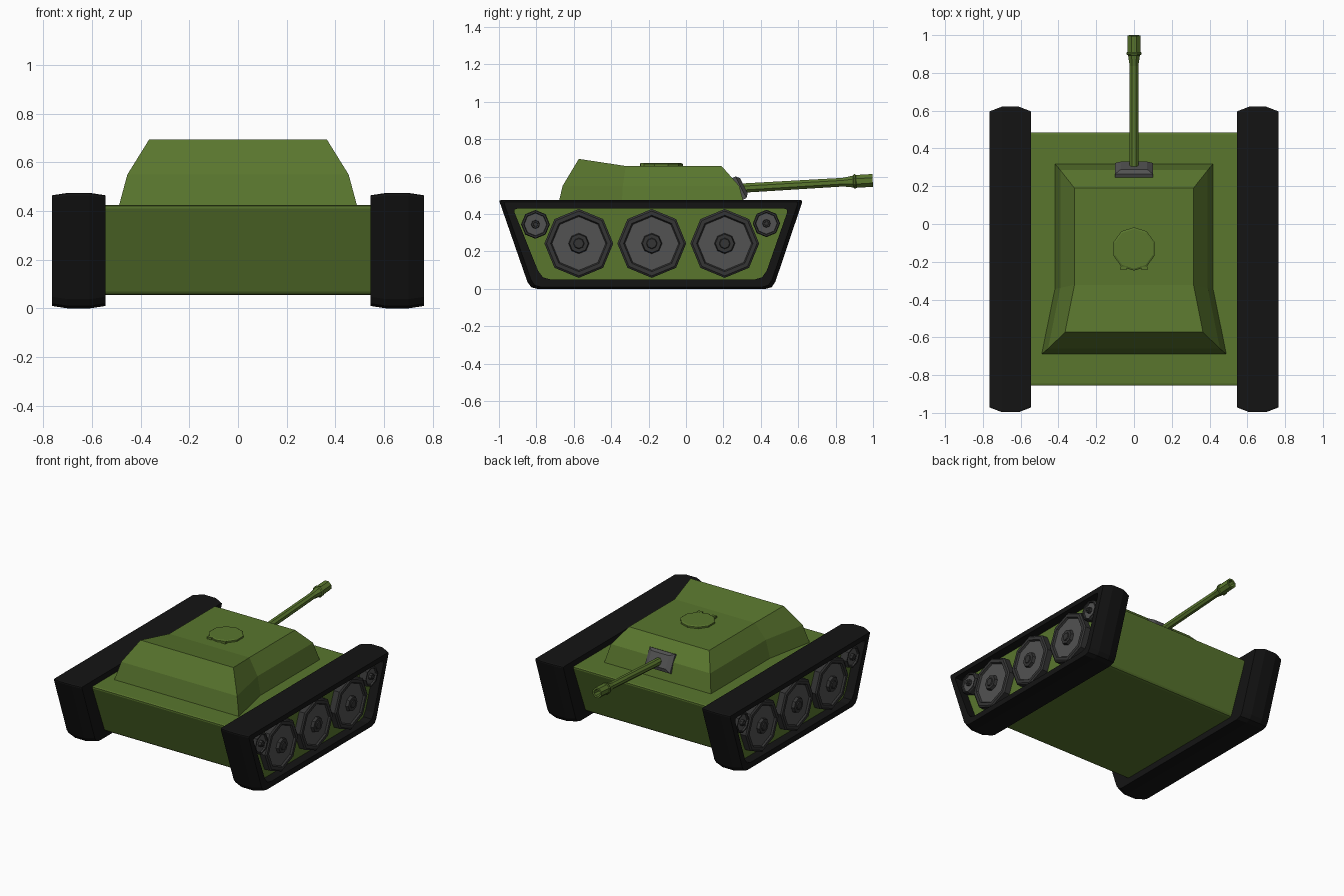
import bpy, bmesh
from math import sin, cos, tau, radians
from mathutils import Vector, Matrix

if "Cube" in bpy.data.objects:
    bpy.data.objects.remove(bpy.data.objects["Cube"])


def material(name, col):
    m = bpy.data.materials.new(name)
    m.diffuse_color = (*col, 1)
    m.use_nodes = True
    m.node_tree.nodes["Principled BSDF"].inputs["Base Color"].default_value = m.diffuse_color
    return m


GREEN = material("olive green", (0.10, 0.18, 0.027))
BLACK = material("rubber black", (0.007, 0.007, 0.007))
DARK = material("dark grey", (0.035, 0.035, 0.035))
GREY = material("steel grey", (0.085, 0.085, 0.085))


def loft(name, rings, mats, bands=None, mirror=False, matrix=None):
    """Skin equal-length rings, cap both ends; bands = material per band, then end cap."""
    bm = bmesh.new()
    loops = [[bm.verts.new(p) for p in r] for r in rings]
    n = len(loops[0])
    bands = bands or [0] * len(loops)
    for k, (a, b) in enumerate(zip(loops, loops[1:])):
        for i in range(n):
            j = (i + 1) % n
            bm.faces.new((a[i], a[j], b[j], b[i])).material_index = bands[k]
    bm.faces.new(loops[0][::-1])
    bm.faces.new(loops[-1]).material_index = bands[-1]
    bmesh.ops.recalc_face_normals(bm, faces=bm.faces)
    if matrix:
        bm.transform(matrix)
    me = bpy.data.meshes.new(name)
    bm.to_mesh(me)
    bm.free()
    for m in mats:
        me.materials.append(m)
    ob = bpy.data.objects.new(name, me)
    bpy.context.collection.objects.link(ob)
    if mirror:
        ob.modifiers.new("mirror", "MIRROR").use_bisect_axis[0] = False
    return ob


def circle(r, h, n, off=0.0):
    """Ring of n points around local z at height h."""
    return [Vector((r * cos(tau * i / n + off), r * sin(tau * i / n + off), h)) for i in range(n)]


def rounded(x, corners, radii):
    """Polygon in the yz plane at x with each corner softened to three points."""
    out = []
    pts = [Vector((x, *c)) for c in corners]
    for i, p in enumerate(pts):
        a = p + (pts[i - 1] - p).normalized() * radii[i]
        b = p + (pts[(i + 1) % len(pts)] - p).normalized() * radii[i]
        out += [a, (a + b) / 4 + p / 2, b]
    return out


def rect(w, h, z):
    return [Vector((x * w, y * h, z)) for x, y in ((-1, -1), (1, -1), (1, 1), (-1, 1))]


# Tracks: ridged belt with a recessed green side panel
outer = [(-1.0, 0.475), (0.625, 0.475), (0.465, 0), (-0.835, 0)]
edge = [(-0.975, 0.465), (0.60, 0.465), (0.447, 0.01), (-0.815, 0.01)]
inner = [(-0.925, 0.43), (0.548, 0.43), (0.415, 0.05), (-0.772, 0.05)]
r1, r2 = (0.012, 0.012, 0.04, 0.04), (0.025, 0.025, 0.05, 0.05)
loft("track", [rounded(0.545, edge, r1), rounded(0.61, outer, r1), rounded(0.70, outer, r1),
               rounded(0.765, edge, r1), rounded(0.765, inner, r2), rounded(0.70, inner, r2)],
     [BLACK, GREEN], [0, 0, 0, 0, 0, 1], mirror=True)


# Wheels: octagonal rim, dished disc and stepped hub
def wheel(name, y, z, r):
    prof = [(1, 0.69), (1, 0.742), (0.94, 0.75), (0.82, 0.75), (0.78, 0.738),
            (0.30, 0.738), (0.27, 0.758), (0.16, 0.758), (0.14, 0.764)]
    m = Matrix.Translation((0, y, z)) @ Matrix.Rotation(radians(90), 4, 'Y')
    loft(name, [circle(r * s, h, 8) for s, h in prof], [DARK, GREY],
         [0, 0, 0, 0, 1, 0, 0, 0, 0], True, m)


for i, y in enumerate((-0.573, -0.183, 0.207)):
    wheel(f"road_wheel_{i + 1}", y, 0.243, 0.184)
wheel("front_idler_wheel", -0.805, 0.345, 0.077)
wheel("rear_drive_wheel", 0.43, 0.35, 0.073)

# Hull: undercut prism with softened long edges
hull = [(-0.86, 0.425), (0.49, 0.425), (0.345, 0.055), (-0.715, 0.055)]
loft("hull", [rounded(x, hull, (0.016,) * 4) for x in (-0.56, 0.56)], [GREEN])


# Turret: three stacked outlines, mirrored in x
def outline(pts):
    return [Vector(p) for p in pts] + [Vector((-x, y, z)) for x, y, z in pts[::-1]]


turret = loft("turret", [
    outline([(0.49, -0.69, 0.42), (0.42, -0.345, 0.42), (0.42, 0.32, 0.42)]),
    outline([(0.455, -0.66, 0.55), (0.39, -0.338, 0.55), (0.39, 0.285, 0.55)]),
    outline([(0.365, -0.573, 0.695), (0.315, -0.322, 0.657), (0.315, 0.19, 0.657)])], [GREEN])
bm = bmesh.new()
bm.from_mesh(turret.data)
top = [v for v in bm.verts if abs(v.co.y + 0.322) < 0.001]
bmesh.ops.connect_verts(bm, verts=top)  # crease across the roof
bm.to_mesh(turret.data)
bm.free()

# Hatch with two small hinges
at = Matrix.Translation((0, -0.132, 0))
loft("hatch", [circle(0.115, 0.65, 10, tau / 4), circle(0.115, 0.668, 10, tau / 4),
               circle(0.105, 0.673, 10, tau / 4)], [GREEN], matrix=at)
for s in (-1, 1):
    loft("hatch_hinge", [rect(0.016, 0.01, 0.65), rect(0.016, 0.01, 0.672)], [GREEN],
         matrix=Matrix.Translation((s * 0.055, -0.234, 0)))

# Gun mount: bevelled plate on the sloped turret face
tilt = Matrix.Translation((0, 0.283, 0.538)) @ Matrix.Rotation(radians(-63), 4, 'X')
loft("gun_mount", [rect(0.10, 0.065, -0.03), rect(0.10, 0.065, 0.012), rect(0.07, 0.045, 0.03)],
     [GREY], matrix=tilt)

# Gun barrel with flared muzzle and bore
a, b = Vector((0, 0.27, 0.537)), Vector((0, 0.998, 0.58))
L = (b - a).length
aim = Matrix.Translation(a) @ (b - a).to_track_quat('Z', 'Y').to_matrix().to_4x4()
prof = [(0.027, 0), (0.025, L - 0.16), (0.034, L - 0.105), (0.042, L - 0.1), (0.042, L - 0.092),
        (0.037, L - 0.088), (0.037, L), (0.024, L), (0.022, L - 0.06)]
loft("gun_barrel", [circle(r, h, 8, tau / 16) for r, h in prof], [GREEN], matrix=aim)
